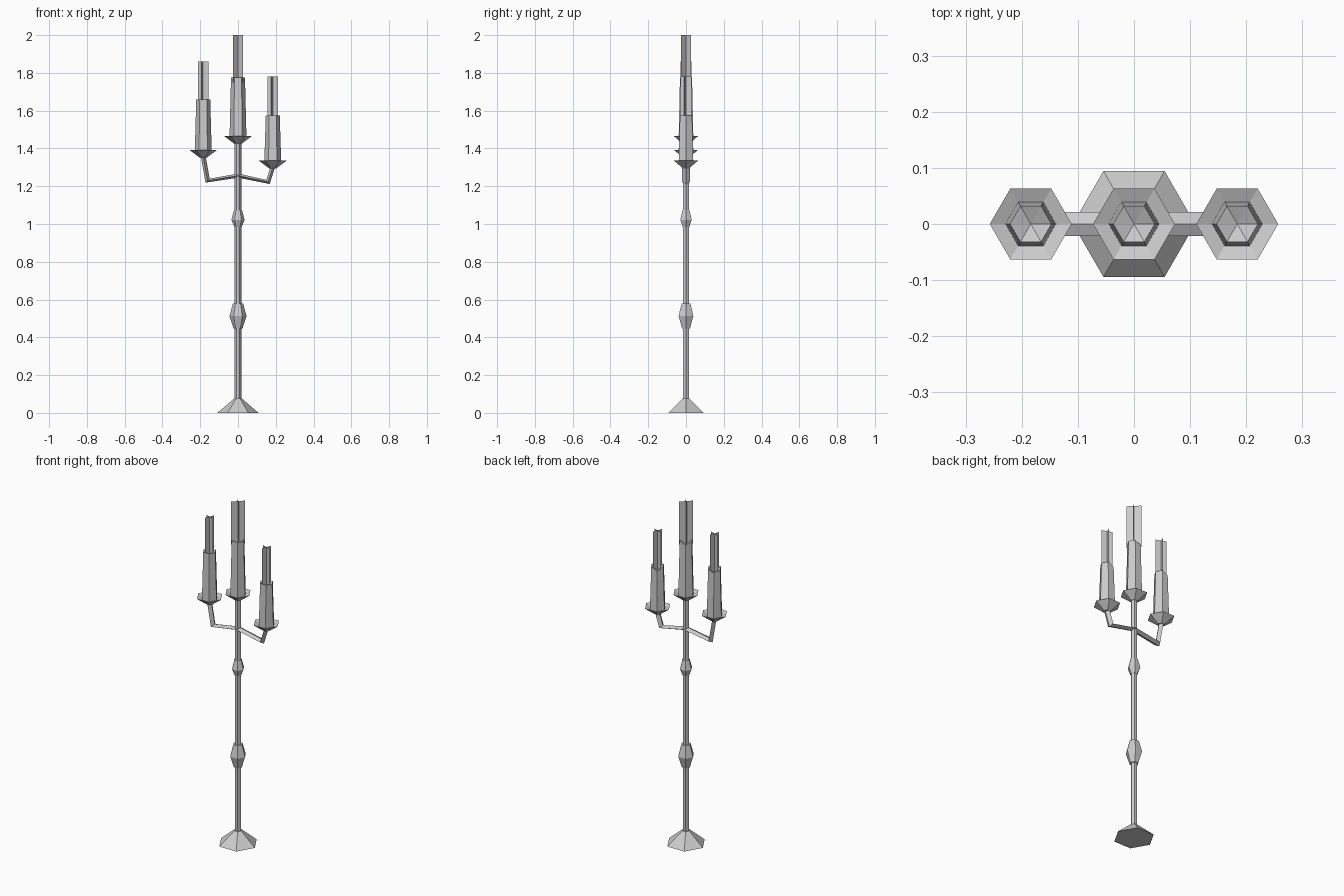
import bpy, bmesh, math
from mathutils import Vector

if "Cube" in bpy.data.objects:
    bpy.data.objects.remove(bpy.data.objects["Cube"])

grey = bpy.data.materials.new("light grey")
grey.diffuse_color = (0.6, 0.6, 0.6, 1)
grey.use_nodes = True
grey.node_tree.nodes["Principled BSDF"].inputs["Base Color"].default_value = grey.diffuse_color


def finish(name, bm, recalc=True):
    if recalc:
        bmesh.ops.recalc_face_normals(bm, faces=bm.faces[:])
    me = bpy.data.meshes.new(name)
    bm.to_mesh(me)
    bm.free()
    me.materials.append(grey)
    ob = bpy.data.objects.new(name, me)
    bpy.context.collection.objects.link(ob)
    return ob


def skin(bm, rings):
    for a, b in zip(rings, rings[1:]):
        n = len(a)
        for i in range(n):
            bm.faces.new((a[i], a[(i + 1) % n], b[(i + 1) % n], b[i]))


def lathe(name, profile, x=0.0, sink=0.0, notch=0.0):
    """Six-sided turned part; sink makes the last ring's cap a shallow cone."""
    bm = bmesh.new()
    rings = [[bm.verts.new((x + r * math.cos(i * math.pi / 3),
                            r * math.sin(i * math.pi / 3), z)) for i in range(6)]
             for r, z in profile]
    rings[-1][2].co.z -= notch          # worn corner of the rim
    skin(bm, rings)
    bm.faces.new(rings[0][::-1])
    centre = bm.verts.new((x, 0, profile[-1][1] - sink))
    for i in range(6):
        bm.faces.new((rings[-1][i], rings[-1][(i + 1) % 6], centre))
    return finish(name, bm)


def arm(name, sections):
    """Diamond-section tube through (bottom point, top point) pairs in xz."""
    bm = bmesh.new()
    rings = []
    for (x0, z0), (x1, z1) in sections:
        xm, zm = (x0 + x1) / 2, (z0 + z1) / 2
        rings.append([bm.verts.new(c) for c in
                      ((x0, 0, z0), (xm, -0.021, zm), (x1, 0, z1), (xm, 0.021, zm))])
    skin(bm, rings)
    bm.faces.new(rings[0][::-1])
    bm.faces.new(rings[-1])
    return finish(name, bm)


def flame(name, x, z0, z1, radius, angle):
    """Two crossed upright sheets."""
    bm = bmesh.new()
    for a in (angle, angle + 90):
        d = Vector((math.cos(math.radians(a)), math.sin(math.radians(a)), 0)) * radius
        c = Vector((x, 0, 0))
        bm.faces.new([bm.verts.new(c + d * s + Vector((0, 0, z)))
                      for s, z in ((-1, z0), (1, z0), (1, z1), (-1, z1))])
    return finish(name, bm, False)


# Foot, pole and the two swellings on the pole
lathe("foot", [(0.109, 0), (0.022, 0.075)])
lathe("pole", [(0.018, 0.06), (0.018, 1.44)])
lathe("lower_knob", [(0.024, 0.447), (0.045, 0.513), (0.027, 0.58)])
lathe("upper_knob", [(0.02, 0.985), (0.035, 1.022), (0.021, 1.075)])

# Bent side arms
arm("left_arm", [((0, 1.245), (0, 1.267)), ((-0.172, 1.219), (-0.15, 1.24)),
                 ((-0.198, 1.365), (-0.172, 1.365))])
arm("right_arm", [((0, 1.245), (0, 1.267)), ((0.168, 1.212), (0.15, 1.234)),
                  ((0.2, 1.312), (0.175, 1.312))])

# Drip dish, candle and flame on each holder
for side, x, rim, top, tip, fr, fa in (("left", -0.184, 1.392, 1.66, 1.86, 0.03, -20),
                                       ("centre", 0, 1.465, 1.775, 2.0, 0.038, 45),
                                       ("right", 0.184, 1.335, 1.575, 1.78, 0.03, -20)):
    lathe(side + "_dish", [(0.02, rim - 0.04), (0.073, rim), (0.042, rim - 0.012)], x)
    lathe(side + "_candle", [(0.045, rim - 0.014), (0.037, top)], x, 0.025, 0.018)
    flame(side + "_flame", x, top - 0.025, tip, fr, fa)
